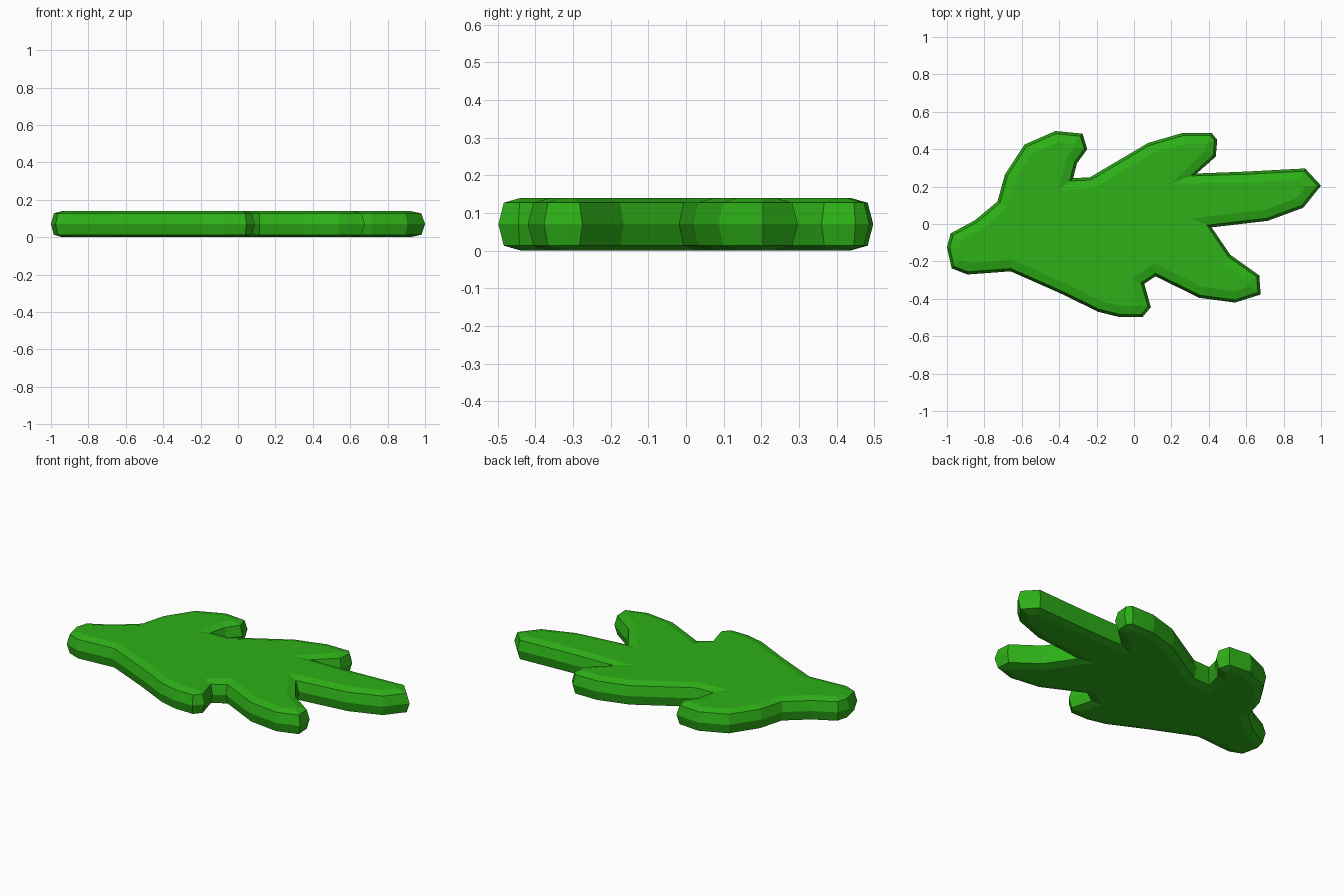
import bpy, bmesh
from mathutils import Vector

if "Cube" in bpy.data.objects:
    bpy.data.objects.remove(bpy.data.objects["Cube"])

# Leaf outline, clockwise seen from above
outline = [Vector(p) for p in [
    (-1.0, -0.125), (-0.98, -0.05), (-0.85, 0.02), (-0.73, 0.12), (-0.69, 0.265),
    (-0.585, 0.425), (-0.42, 0.497), (-0.275, 0.483), (-0.25, 0.40), (-0.305, 0.325),
    (-0.325, 0.245), (-0.235, 0.25), (0.075, 0.433), (0.26, 0.487), (0.415, 0.487),
    (0.445, 0.45), (0.437, 0.36), (0.335, 0.27), (0.595, 0.28), (0.915, 0.297),
    (1.0, 0.205), (0.905, 0.087), (0.715, 0.017), (0.415, -0.018), (0.515, -0.165),
    (0.67, -0.275), (0.677, -0.377), (0.54, -0.42), (0.35, -0.395), (0.115, -0.28),
    (0.055, -0.32), (0.09, -0.445), (0.045, -0.498), (-0.075, -0.498), (-0.19, -0.47),
    (-0.395, -0.37), (-0.66, -0.253), (-0.89, -0.27), (-0.975, -0.237)]]

# Rounded edge: (height, inset) of each ring
rim = [(0, 0.06), (0.013, 0.0145), (0.07, 0), (0.127, 0.0145), (0.14, 0.06)]


def miter(i):
    """Inward offset direction at an outline corner, limited at sharp notches."""
    a, b, c = outline[i - 1], outline[i], outline[(i + 1) % len(outline)]
    d1, d2 = (b - a).normalized(), (c - b).normalized()
    n1, n2 = Vector((d1.y, -d1.x)), Vector((d2.y, -d2.x))
    m = (n1 + n2).normalized()
    return m * min(1 / max(m.dot(n1), 0.1), 2.4)


bm = bmesh.new()
directions = [miter(i) for i in range(len(outline))]
rings = [[bm.verts.new((*(p + d * inset), z)) for p, d in zip(outline, directions)]
         for z, inset in rim]

# Side bands
for low, high in zip(rings, rings[1:]):
    for i in range(len(outline)):
        j = (i + 1) % len(outline)
        bm.faces.new((low[i], low[j], high[j], high[i]))

# Flat top and underside
bm.faces.new(rings[0])
bm.faces.new(rings[-1])
bmesh.ops.recalc_face_normals(bm, faces=bm.faces)

mesh = bpy.data.meshes.new("leaf")
bm.to_mesh(mesh)
bm.free()
leaf = bpy.data.objects.new("leaf", mesh)
bpy.context.collection.objects.link(leaf)

# Green colour
green = bpy.data.materials.new("leaf_green")
green.diffuse_color = (0.027, 0.44, 0.009, 1)
green.use_nodes = True
green.node_tree.nodes["Principled BSDF"].inputs["Base Color"].default_value = green.diffuse_color
mesh.materials.append(green)
